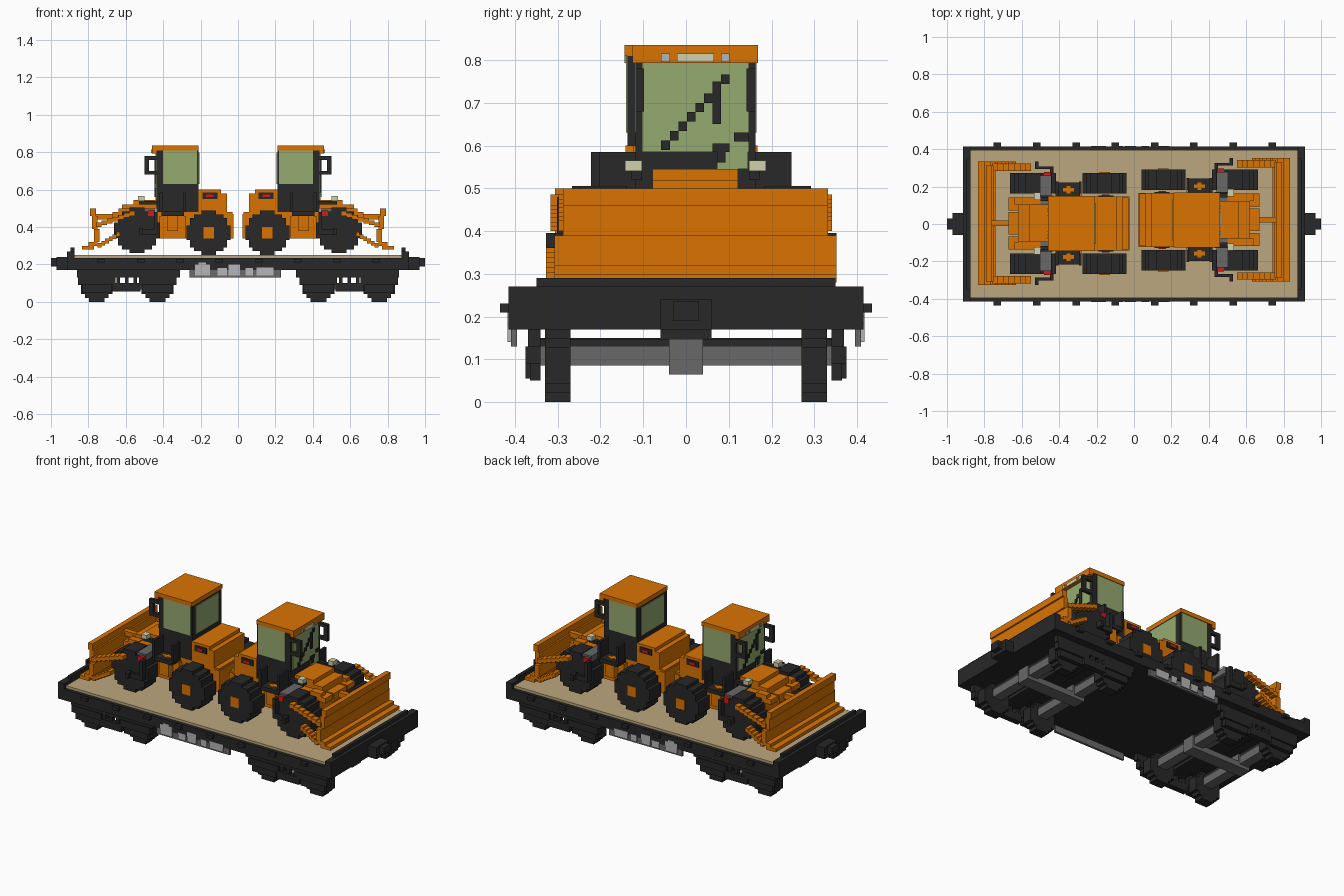
import bpy, bmesh, math

cube = bpy.data.objects.get("Cube")
if cube:
    bpy.data.objects.remove(cube)

U = 0.01  # all sizes below are in hundredths


def material(name, *rgb):
    m = bpy.data.materials.new(name)
    m.use_nodes = True
    colour = (*rgb, 1)
    m.diffuse_color = colour
    m.node_tree.nodes["Principled BSDF"].inputs["Base Color"].default_value = colour
    return m


orange = material("machine orange", .7, .175, .001)
dark = material("charcoal", .021, .021, .021)
beige = material("deck tan", .5, .39, .21)
glass = material("green glass", .3, .4, .16)
grey = material("steel grey", .14, .14, .14)
light = material("pale grey", .47, .47, .49)
red = material("lamp red", .65, .01, .01)
cream = material("lamp cream", .64, .64, .42)


class Frame:
    """Places parts, optionally turned half round and moved sideways."""

    def __init__(self, prefix="", turn=1, shift=0):
        self.prefix, self.turn, self.shift = prefix, turn, shift

    def part(self, name, mat, *boxes):
        bm = bmesh.new()
        for sides in boxes:
            for v in bmesh.ops.create_cube(bm, size=1)["verts"]:
                x, y, z = (s[0] if c < 0 else s[1] for c, s in zip(v.co, sides))
                v.co = (self.turn * x * U, (self.turn * y + self.shift) * U, z * U)
        bmesh.ops.recalc_face_normals(bm, faces=bm.faces)
        mesh = bpy.data.meshes.new(self.prefix + name)
        bm.to_mesh(mesh)
        bm.free()
        mesh.materials.append(mat)
        obj = bpy.data.objects.new(self.prefix + name, mesh)
        bpy.context.collection.objects.link(obj)


def both(*boxes):
    """Repeats boxes across the long axis."""
    return [b for xs, (a, c), zs in boxes for b in ((xs, (a, c), zs), (xs, (-c, -a), zs))]


def ends(*boxes):
    """Repeats boxes at the two ends of the wagon."""
    return [b for (a, c), ys, zs in boxes for b in (((a, c), ys, zs), ((-c, -a), ys, zs))]


def disc(cx, ys, cz, r, step=2):
    """Stepped wheel made of stacked slabs."""
    n = round(2 * r / step)
    h = 2 * r / n
    slabs = []
    for i in range(n):
        z = -r + i * h
        w = math.sqrt(r * r - (z + h / 2) ** 2)
        w = max(h, round(w / h) * h)
        slabs.append(((cx - w, cx + w), ys, (cz + z, cz + z + h)))
    return slabs


def stairs(start, end, ys, n, t=2.5):
    """Stepped strut in the xz plane."""
    (xa, za), (xb, zb) = start, end
    dx, dz = (xb - xa) / n, (zb - za) / n
    return [((xa + i * dx, xa + (i + 1) * dx), ys, (za + i * dz, za + i * dz + t))
            for i in range(n)]


# Wagon deck
w = Frame()
w.part("deck_floor", beige, ((-88, 88), (-39.5, 39.5), (22, 25)))
w.part("deck_underframe", dark, ((-91, 91), (-40, 40), (17, 22)))
w.part("side_rails", dark, *both(((-91, 91), (39.5, 41.5), (17, 23.5))))
w.part("end_boards", dark, *ends(((87.5, 91.5), (-41.5, 41.5), (17, 27)),
                                 ((87.5, 89.5), (-35, 35), (27, 29))))
w.part("stake_pockets", dark, *both(*[((x - 2, x + 2), (41, 43.5), (21, 23))
                                      for x in range(-73, 75, 21)]))
w.part("couplers", dark, *ends(((91, 97), (-6, 6), (17, 24)), ((96, 100), (-3, 3), (19, 23.5))))
w.part("side_panels", grey, *both(((-26, 23), (39.5, 40.9), (13, 17))))
patches = ((-23, -15, 14, 20), (-11, -6, 14, 18), (-5, 1, 14, 20), (4, 8, 14, 18), (10, 19, 14, 18.5))
w.part("painted_patches", light, *both(*[((a, b), (40.9, 41.7), (c, d)) for a, b, c, d in patches],
                                       ((-21, -17), (41, 41.7), (20, 21))))

# Wheel trucks
for name, side in (("left_truck", 1), ("right_truck", -1)):
    t = Frame(name + "_", side)
    for i, x in enumerate((43, 75.5)):
        t.part(f"wheels_{i}", dark, *both(*disc(x, (27, 33), 8.5, 8.5)))
        t.part(f"axle_{i}", grey, ((x - 3, x + 3), (-35, 35), (8.5, 13)),
               ((x - 4, x + 4), (-4, 4), (6.5, 14.8)))
        t.part(f"axle_cover_{i}", dark, ((x - 3, x + 3), (-35, 35), (13, 14.8)))
        t.part(f"axle_boxes_{i}", dark, *both(((x - 8, x + 8), (34, 36.5), (5, 10)),
                                              ((x - 10, x + 10), (34, 37.5), (9, 13))))
    posts = [((x - 1, x + 1), (34, 37), (9, 14)) for x in (55, 59.5, 64)]
    t.part("side_frames", dark, *both(((31, 86), (34, 37), (13, 17)),
                                      ((52, 67), (34, 37.5), (5.5, 10)), *posts))
    t.part("centre_beam", grey, ((46, 72), (-4, 4), (6.5, 10)))
    t.part("bolster", dark, ((54, 65), (-35, 35), (13, 15)), ((54, 65), (-6, 6), (14, 17)))


def machine(f):
    # Chassis, nose and engine hood
    f.part("chassis", orange, ((-50, -3), (-14, 14), (34, 48)), ((-60, -46), (-10, 10), (33, 50)))
    f.part("engine_hood", orange, ((-21, -9), (-14.5, 14.5), (48, 60)),
           ((-9, -6), (-14.5, 14.5), (48, 58)), ((-6, -2.5), (-14.5, 14.5), (34, 47)))
    f.part("nose", orange, ((-56, -43), (-10, 10), (50, 54.5)), ((-62, -56), (-10, 10), (45, 52)),
           ((-67, -62), (-6, 6), (43, 48)))
    f.part("lift_arms", orange, *both(((-67, -62), (7, 14), (45, 48)), ((-64, -57), (10, 14), (46, 50)),
                                      ((-57, -50), (10, 14), (44, 49.5))))
    f.part("hood_vents", dark, *both(((-19, -11), (14.5, 15), (55, 58.5))))
    f.part("tail_lamps", red, *both(((-17, -13), (15, 15.5), (56, 57.5))))

    # Wheels
    f.part("rear_wheels", dark, *both(*disc(-15.7, (16, 27), 37, 11.8)))
    f.part("rear_hubs", orange, *both(((-18.5, -12.8), (27, 27.5), (34, 40))))
    f.part("front_wheels", dark, *both(*disc(-54, (16, 27), 38.3, 12.2)))
    f.part("front_rails", dark, *both(((-53, -43), (29, 30.5), (36, 39)),
                                      ((-45, -43), (27, 30.5), (36, 48)),
                                      ((-53, -51), (29, 33), (36, 39.5))))
    f.part("cross_bar", grey, ((-50, -44), (-25.5, 25.5), (46, 50)))
    f.part("marker_lamps", red, *both(((-48, -44.5), (25.5, 27.5), (46, 49))))
    f.part("headlamps", cream, *both(((-53.5, -50), (12.5, 16.5), (54, 56.5))))
    f.part("headlamp_brackets", dark, *both(((-53, -43), (12.5, 15), (52, 54))))

    # Steps and handrails beside the cab
    f.part("side_steps", dark, *both(((-41, -29), (14, 22), (46, 48.5))))
    f.part("handrails", dark, *both(((-42, -40.5), (14, 22.5), (48, 58.5)),
                                    ((-29.5, -28), (16, 22.5), (48, 58.5))))
    f.part("step_sides", orange, *both(((-42, -28), (14, 17), (34, 46)),
                                       ((-38, -32), (17, 21), (38, 46)),
                                       ((-36, -34), (16, 20), (48.5, 49)),
                                       ((-38, -32), (17, 19), (48.5, 49))))

    # Cab
    f.part("cab_body", dark, ((-43.5, -21), (-14, 14), (48, 81)))
    f.part("cab_roof", orange, ((-46, -21), (-14.7, 14.7), (81, 83.5)),
           ((-46, -43.5), (-14.7, 14.7), (79.3, 81)))
    f.part("side_windows", glass, *both(((-40, -22), (14, 14.3), (63, 81))))
    f.part("front_window", glass, ((-44, -43.5), (-12.5, 12.5), (58.5, 79.5)),
           ((-44, -43.5), (-12.3, -5), (54.5, 58.5)))
    f.part("rear_window", glass, ((-21, -20.5), (-11, 11), (63, 80)))
    f.part("roof_lamps", cream, ((-46.5, -46), (-4.3, 4.3), (79.5, 81.5)))
    f.part("roof_spots", light, *both(((-46.5, -46), (6, 8), (79.5, 81.5))))
    wiper = [((-44.6, -44), (6 - 2 * i, 8 - 2 * i), (59 + 2.2 * i, 61.2 + 2.2 * i))
             for i in range(8)]
    f.part("wiper", dark, *wiper, ((-44.6, -44), (-6, -4), (65, 75)))
    f.part("controls", dark, ((-44.6, -44), (-12.5, -9), (61, 63)),
           ((-44.6, -44), (-8, -4), (58.5, 60.5)), ((-44.6, -44), (-7, -5), (56, 58.5)))
    f.part("mirrors", dark, *both(((-50, -47.5), (12, 14), (68, 78)),
                                  ((-47.5, -43.5), (12, 14), (76, 78)),
                                  ((-47.5, -43.5), (12, 14), (68, 70))))

    # Stepped dozer blade with its push arms
    f.part("blade", orange, ((-79, -76), (-31, 31), (46, 50)), ((-78, -75), (-31, 31), (39, 46)),
           ((-77, -74), (-31, 31), (32, 39)), ((-80, -75), (-33, 33), (30, 32)),
           ((-83.5, -77), (-33, 33), (28, 30)))
    f.part("blade_cheeks", orange, *both(((-77, -74), (31, 33), (32, 39))))
    f.part("lower_arms", orange, *both(*stairs((-75, 29), (-63, 36), (28, 33), 6)))
    f.part("upper_arms", orange, *both(*stairs((-76, 40), (-55, 47), (28, 32), 7)))
    f.part("tilt_ram", orange, ((-76, -66), (-1.5, 1.5), (44, 47)))


machine(Frame("left_dozer_", 1, 0.3))
machine(Frame("right_dozer_", -1, 2.2))
